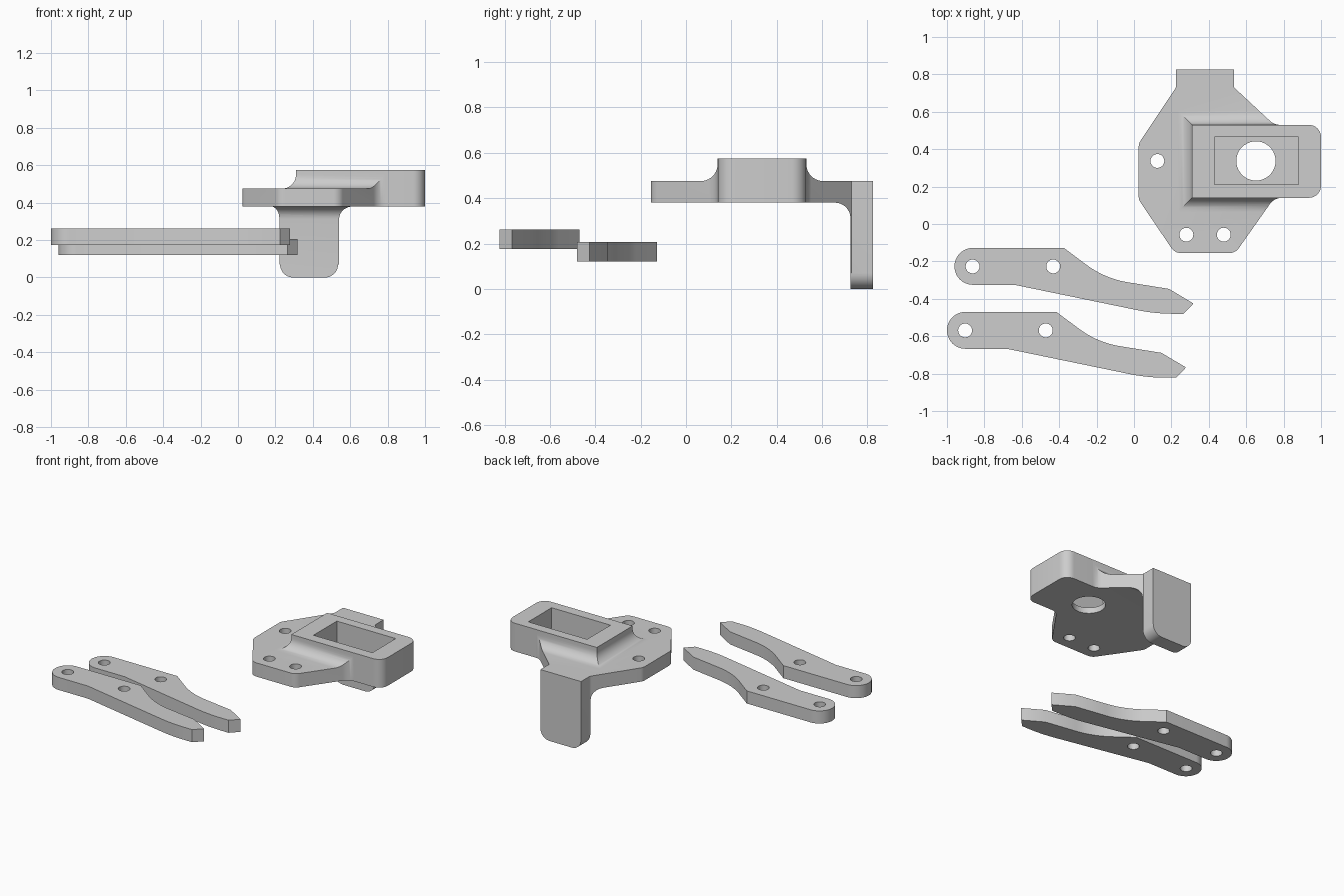
import bpy, bmesh, math
from mathutils import Vector

if "Cube" in bpy.data.objects:
    bpy.data.objects.remove(bpy.data.objects["Cube"])

grey = bpy.data.materials.new("plain grey")
grey.diffuse_color = (0.61, 0.61, 0.61, 1)
grey.use_nodes = True
grey.node_tree.nodes["Principled BSDF"].inputs["Base Color"].default_value = grey.diffuse_color


def rounded(corners, steps=8):
    """Closed outline from (u, v, radius) corners, each corner filleted."""
    out = []
    n = len(corners)
    for i, (u, v, r) in enumerate(corners):
        p = Vector((u, v))
        if r == 0:
            out.append((u, v))
            continue
        a = (Vector(corners[i - 1][:2]) - p).normalized()
        b = (Vector(corners[(i + 1) % n][:2]) - p).normalized()
        half = math.acos(max(-1, min(1, a.dot(b)))) / 2
        t = r / math.tan(half)
        c = p + (a + b).normalized() * (r / math.sin(half))
        s, e = p + a * t - c, p + b * t - c
        a0 = math.atan2(s.y, s.x)
        turn = math.atan2(s.x * e.y - s.y * e.x, s.dot(e))
        for k in range(steps + 1):
            ang = a0 + turn * k / steps
            out.append((c.x + r * math.cos(ang), c.y + r * math.sin(ang)))
    return out


def loft(name, rings):
    """Solid through matching rings of points, capped at both ends."""
    bm = bmesh.new()
    vs = [[bm.verts.new(p) for p in ring] for ring in rings]
    n = len(vs[0])
    bm.faces.new(vs[0])
    bm.faces.new(vs[-1])
    for lo, hi in zip(vs, vs[1:]):
        for i in range(n):
            j = (i + 1) % n
            bm.faces.new((lo[i], lo[j], hi[j], hi[i]))
    bmesh.ops.recalc_face_normals(bm, faces=bm.faces)
    me = bpy.data.meshes.new(name)
    bm.to_mesh(me)
    bm.free()
    me.materials.append(grey)
    ob = bpy.data.objects.new(name, me)
    bpy.context.collection.objects.link(ob)
    return ob


def prism(name, outline, w0, w1, axis="z"):
    place = {"x": lambda u, v, w: (w, u, v),
             "y": lambda u, v, w: (u, w, v),
             "z": lambda u, v, w: (u, v, w)}[axis]
    return loft(name, [[place(u, v, w) for u, v in outline] for w in (w0, w1)])


def disc(x, y, r, n=40):
    return [(x + r * math.cos(2 * math.pi * k / n),
             y + r * math.sin(2 * math.pi * k / n)) for k in range(n)]


def rect(x0, x1, y0, y1):
    return [(x0, y0), (x1, y0), (x1, y1), (x0, y1)]


def carve(ob, tool, operation="DIFFERENCE"):
    mod = ob.modifiers.new("carve", "BOOLEAN")
    mod.operation, mod.object, mod.solver = operation, tool, "EXACT"
    bpy.context.view_layer.objects.active = ob
    bpy.ops.object.modifier_apply(modifier=mod.name)
    bpy.data.objects.remove(tool)


def finish(ob):
    bpy.ops.object.select_all(action="DESELECT")
    ob.select_set(True)
    bpy.context.view_layer.objects.active = ob
    bpy.ops.object.shade_smooth_by_angle(angle=math.radians(30))


# Bracket: full-height outline of plate, raised housing and rear tab
bracket = prism("bracket", rounded([
    (0.218, -0.155, 0.06), (0.542, -0.155, 0.06), (0.75, 0.14, 0.08),
    (1.0, 0.14, 0.065), (1.0, 0.53, 0.065), (0.75, 0.53, 0.08),
    (0.535, 0.73, 0), (0.535, 0.825, 0), (0.225, 0.825, 0),
    (0.225, 0.73, 0.04), (0.025, 0.43, 0.06), (0.025, 0.13, 0.06)]), 0, 0.575)

# Upper form: flat plate sweeping up through a mitred fillet to the housing
R, E = 0.075, 0.0005
levels = [(0.5, -0.1), (0.5, 0.475)]
for k in range(10, -1, -1):
    t = math.radians(9 * k)
    levels.append((R * (1 - math.cos(t)), 0.475 + R * (1 - math.sin(t))))
levels.append((0, 0.7))
carve(bracket, loft("upper_form", [
    [(x, y, z) for x, y in rect(0.31 - d, 1.1, 0.14 - E - d, 0.53 + E + d)]
    for d, z in levels]), "INTERSECT")

# Space under the plate, with a filleted inside corner against the tab
carve(bracket, prism("under_space", rounded([
    (-0.4, -0.2, 0), (0.725, -0.2, 0), (0.725, 0.38, 0.068), (-0.4, 0.38, 0)]),
    -0.2, 1.2, "x"))

# Rounded lower corners of the tab
for x, s in ((0.225, 1), (0.535, -1)):
    r = 0.07
    arc = [(x + s * r * (1 - math.cos(a)), r * (1 - math.sin(a)))
           for a in (math.radians(9 * k) for k in range(11))]
    edge = [(x + s * r, -0.05), (x - s * 0.05, -0.05), (x - s * 0.05, r)]
    carve(bracket, prism("tab_corner", arc + edge, 0.6, 0.95, "y"))

# Pocket, shaft hole and screw holes
carve(bracket, prism("pocket", rect(0.43, 0.88, 0.21, 0.465), 0.42, 0.8))
for x, y, r in ((0.652, 0.337, 0.105), (0.125, 0.337, 0.037),
                (0.28, -0.057, 0.037), (0.48, -0.057, 0.037)):
    carve(bracket, prism("hole", disc(x, y, r), 0.3, 0.7))
finish(bracket)

# Pair of identical gripper arms, one stepped forward and higher
for name, dx, dy, z0, z1 in (("rear_arm", 0, 0, 0.12, 0.207),
                             ("front_arm", -0.04, -0.342, 0.175, 0.262)):
    shape = [(-0.96, -0.325, 0.098), (-0.64, -0.325, 0), (0.112, -0.48, 1.0),
             (0.265, -0.48, 0), (0.318, -0.425, 0), (0.187, -0.347, 0),
             (-0.155, -0.292, 0.5), (-0.375, -0.128, 0), (-0.96, -0.128, 0.098)]
    arm = prism(name, rounded([(x + dx, y + dy, r) for x, y, r in shape], 12), z0, z1)
    for hx in (-0.863, -0.432):
        carve(arm, prism("pin_hole", disc(hx + dx, -0.227 + dy, 0.037), 0, 0.4))
    finish(arm)
